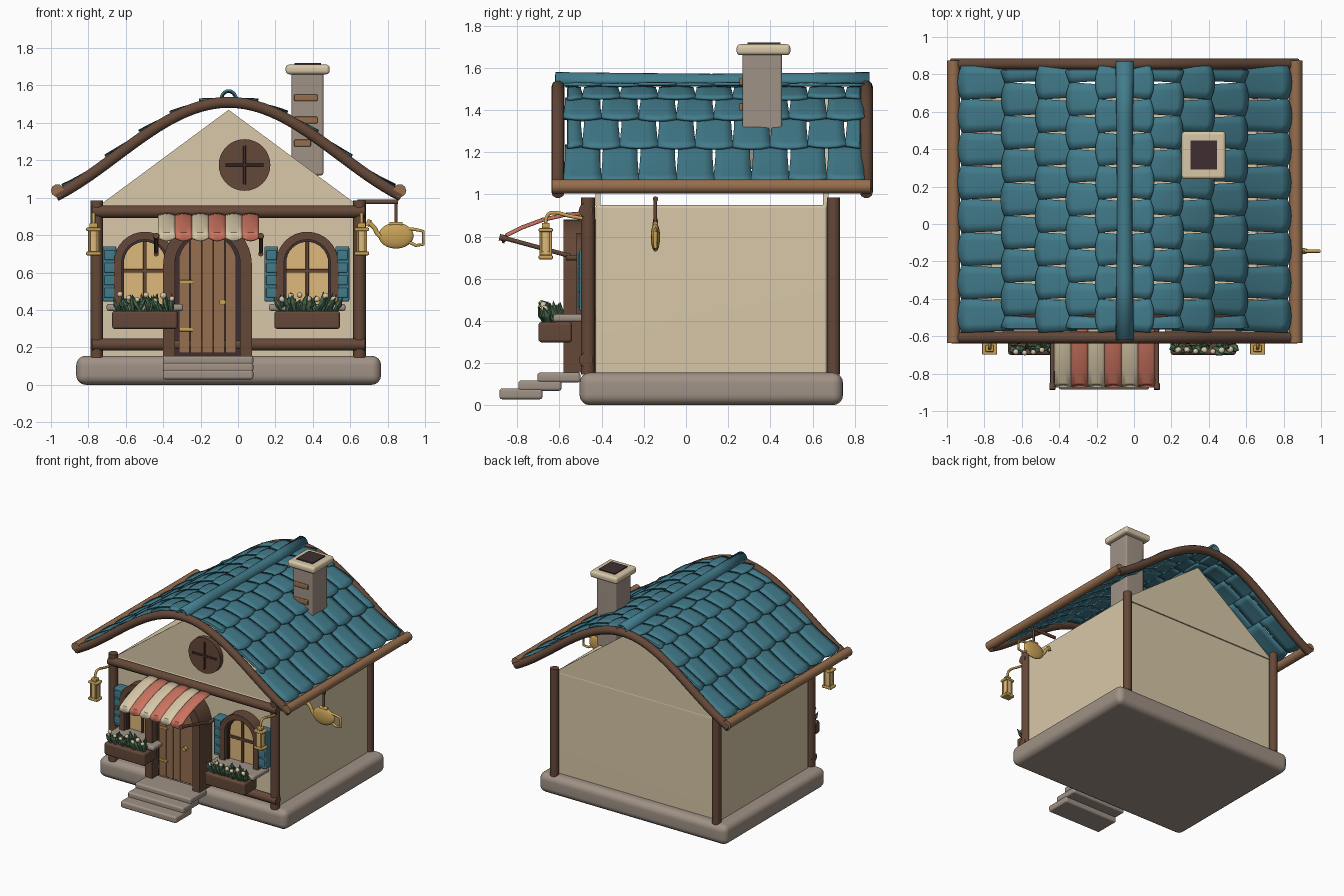
import bpy, bmesh, random
from math import pi, sin, cos, radians, sqrt
from mathutils import Vector, Matrix

random.seed(4)
if "Cube" in bpy.data.objects:
    bpy.data.objects.remove(bpy.data.objects["Cube"])

CX = -0.05  # house centre line


def material(name, *rgb):
    lin = [((c / 255 + 0.055) / 1.055) ** 2.4 for c in rgb] + [1]
    m = bpy.data.materials.new(name)
    m.use_nodes = True
    m.diffuse_color = lin
    node = m.node_tree.nodes["Principled BSDF"]
    node.inputs["Base Color"].default_value = lin
    node.inputs["Roughness"].default_value = 0.8
    return m


CREAM = material("cream plaster", 216, 200, 168)
STONE = material("grey stone", 160, 146, 134)
DARK = material("dark timber", 100, 72, 56)
WOOD = material("light timber", 150, 110, 78)
TEAL = material("teal", 66, 124, 140)
GOLD = material("brass", 202, 163, 88)
GLASS = material("warm glass", 222, 186, 124)
SALMON = material("salmon cloth", 204, 116, 96)
SOOT = material("soot", 64, 47, 49)
GREEN = material("leaf green", 74, 108, 82)


def link(name, mesh, mat, angle=35):
    mesh.materials.clear()
    mesh.materials.append(mat)
    mesh.shade_smooth()
    mesh.set_sharp_from_angle(angle=radians(angle))
    ob = bpy.data.objects.new(name, mesh)
    bpy.context.collection.objects.link(ob)
    return ob


def finish(name, bm, mat, angle=35, recalc=True):
    if recalc:
        bmesh.ops.recalc_face_normals(bm, faces=bm.faces)
    mesh = bpy.data.meshes.new(name)
    bm.to_mesh(mesh)
    bm.free()
    return link(name, mesh, mat, angle)


def box(name, xs, ys, zs, mat, bevel=0.008, seg=2):
    lo, hi = Vector((xs[0], ys[0], zs[0])), Vector((xs[1], ys[1], zs[1]))
    bm = bmesh.new()
    bmesh.ops.create_cube(bm, size=1)
    for v in bm.verts:
        v.co = (lo + hi) / 2 + v.co * (hi - lo)
    if bevel:
        bmesh.ops.bevel(bm, geom=bm.edges[:], offset=bevel, segments=seg, profile=0.5, affect='EDGES')
    ob = finish(name, bm, mat, 50)
    ob.modifiers.new("flat_sides", 'WEIGHTED_NORMAL').keep_sharp = True


def tube(name, pts, r, mat, smooth=False):
    cu = bpy.data.curves.new(name, 'CURVE')
    cu.dimensions, cu.bevel_depth, cu.bevel_resolution = '3D', r, 3
    cu.use_fill_caps = True
    sp = cu.splines.new('NURBS' if smooth else 'POLY')
    sp.points.add(len(pts) - 1)
    for p, co in zip(sp.points, pts):
        p.co = (*co, 1)
    sp.use_endpoint_u, sp.order_u = True, 3
    tmp = bpy.data.objects.new(name + "_path", cu)
    bpy.context.collection.objects.link(tmp)
    mesh = bpy.data.meshes.new_from_object(tmp.evaluated_get(bpy.context.evaluated_depsgraph_get()))
    bpy.data.objects.remove(tmp)
    return link(name, mesh, mat, 50)


def prism(name, polys, y0, y1, mat):
    # extrude x-z polygons from y0 to y1
    bm = bmesh.new()
    for p in polys:
        bm.faces.new([bm.verts.new((x, y0, z)) for x, z in p])
    bmesh.ops.remove_doubles(bm, verts=bm.verts, dist=1e-5)
    ext = bmesh.ops.extrude_face_region(bm, geom=bm.faces[:], use_keep_orig=True)
    for v in ext["geom"]:
        if isinstance(v, bmesh.types.BMVert):
            v.co.y = y1
    return finish(name, bm, mat)


def arch(cx, r, spring, z0, n=16):
    return [(cx - r, z0)] + [(cx - r * cos(pi * i / n), spring + r * sin(pi * i / n))
                             for i in range(n + 1)] + [(cx + r, z0)]


def arch_band(name, cx, ro, ri, spring, z0, y0, y1, mat):
    o, i = arch(cx, ro, spring, z0), arch(cx, ri, spring, z0)
    prism(name, [(o[k], o[k + 1], i[k + 1], i[k]) for k in range(len(o) - 1)], y0, y1, mat)


def sheet(bm, rows):
    # quad grid from rows of points
    vs = [[bm.verts.new(p) for p in r] for r in rows]
    for a, b in zip(vs, vs[1:]):
        for k in range(len(a) - 1):
            bm.faces.new((a[k], a[k + 1], b[k + 1], b[k]))


def thicken(ob, t, offset=-1):
    m = ob.modifiers.new("thickness", 'SOLIDIFY')
    m.thickness, m.offset = t, offset


# body, foundation and gables
box("foundation", (-0.865, 0.765), (-0.505, 0.745), (0, 0.155), STONE, 0.05, 4)
box("walls", (-0.765, 0.66), (-0.43, 0.67), (0.14, 0.95), CREAM, 0.015)
for name, y in (("front_gable", -0.43), ("back_gable", 0.65)):
    prism(name, [[(CX - 0.71, 0.945), (CX + 0.71, 0.945), (CX, 1.47)]], y, y + 0.025, CREAM)
for side, x in (("left", 0.65), ("right", -0.755)):
    tube(side + "_front_post", [(x, -0.465, 0.145), (x, -0.465, 0.985)], 0.034, DARK)
    tube(side + "_back_post", [(x, 0.699, 0.145), (x, 0.699, 0.985)], 0.033, DARK)
for name, z in (("lower_beam", 0.215), ("upper_beam", 0.925)):
    tube(name, [(-0.78, -0.475, z), (0.68, -0.475, z)], 0.034, DARK)


# roof: curved profile by distance d from the ridge
def roof_z(d):
    return 1.51 - 0.286 * (1 - cos(pi * d / 1.2))


def roof_point(side, d, y, lift):
    slope = -0.286 * pi / 1.2 * sin(pi * d / 1.2)
    n = sqrt(1 + slope * slope)
    return (CX + side * (d - lift * slope / n), y, roof_z(d) + lift / n)


for name, y in (("front_bargeboard", -0.607), ("back_bargeboard", 0.855)):
    tube(name, [(CX + k * 0.0462, y, roof_z(abs(k * 0.0462))) for k in range(-20, 21)], 0.031, DARK)

# tiles: five staggered rows a side, narrower under the row above
Y0, Y1, COUNT = -0.58, 0.845, 8
W = (Y1 - Y0) / COUNT
LOWS = (0.875, 0.64, 0.46, 0.3, 0.15, 0.0)
for side, label in ((1, "left"), (-1, "right")):
    x = CX + side * 0.915
    tube(label + "_eave_beam", [(x, -0.635, 1.038), (x, 0.875, 1.038)], 0.035, WOOD)
    bm = bmesh.new()
    for row in range(5):
        low, high = LOWS[row], max(LOWS[row + 1] - 0.045, 0.01)
        odd = row % 2
        for k in range(COUNT + odd):
            mid = Y0 + (k + 0.5 - odd / 2) * W
            lift = 0.024 + random.uniform(-0.005, 0.005)
            grid = []
            for a in range(7):
                t = a / 6
                half = W * (0.508 - 0.055 * min(t / 0.7, 1))
                line = []
                for b in range(5):
                    u = b / 2 - 1
                    y = min(max(mid + u * half, Y0 + 0.03 * odd), Y1 - 0.03 * odd)
                    d = low + (high - low) * t - 0.018 * u * u * (1 - t)
                    line.append(roof_point(side, d, y, lift * (1 - t) - 0.004 + 0.005 * (1 - u * u)))
                grid.append(line if side < 0 else line[::-1])
            sheet(bm, grid)
    bmesh.ops.dissolve_degenerate(bm, dist=1e-5, edges=bm.edges)
    bm.normal_update()
    thicken(finish(label + "_roof_tiles", bm, TEAL, 40, recalc=False), 0.014)

# ridge cap, flaring a little at the ends
bm = bmesh.new()
sheet(bm, [[(CX - r * cos(pi * i / 10), y, 1.525 + (r + 0.006) * sin(pi * i / 10)) for i in range(11)]
           for y, r in ((-0.62, 0.043), (-0.3, 0.039), (0.12, 0.035), (0.55, 0.039), (0.87, 0.043))])
thicken(finish("ridge_cap", bm, TEAL), 0.012, 0)

# chimney
box("chimney_shaft", (0.287, 0.457), (0.267, 0.456), (1.12, 1.67), STONE, 0.012)
box("chimney_cap", (0.255, 0.49), (0.24, 0.495), (1.66, 1.712), CREAM, 0.018, 3)
box("chimney_opening", (0.303, 0.443), (0.292, 0.447), (1.705, 1.72), SOOT, 0)
for z, x1 in ((1.535, 0.425), (1.415, 0.425), (1.292, 0.39)):
    box("chimney_brick", (0.3, x1), (0.253, 0.28), (z - 0.018, z + 0.018), WOOD, 0.006)

# round gable window
ring = [(0.035 + 0.138 * cos(pi * i / 16), 1.175 + 0.138 * sin(pi * i / 16)) for i in range(32)]
prism("round_window", [ring], -0.465, -0.42, DARK)
box("round_window_upright", (0.028, 0.042), (-0.474, -0.46), (1.07, 1.28), SOOT, 0.003)
box("round_window_crossbar", (-0.07, 0.14), (-0.474, -0.46), (1.168, 1.182), SOOT, 0.003)

# door with planks
DX, SPRING = -0.163, 0.645
arch_band("door_frame", DX, 0.237, 0.175, SPRING, 0.155, -0.58, -0.43, DARK)
prism("door_recess", [arch(DX, 0.18, SPRING, 0.155)], -0.5, -0.43, SOOT)
for k in range(5):
    a, b = -0.155 + k * 0.062 + 0.002, -0.155 + (k + 1) * 0.062 - 0.002
    top = [(DX + x, SPRING + sqrt(max(0.157 ** 2 - x * x, 0))) for x in [b + (a - b) * j / 4 for j in range(5)]]
    prism("door_plank", [[(DX + a, 0.17), (DX + b, 0.17)] + top], -0.525, -0.49, WOOD)
for z in (0.55, 0.295):
    box("door_hinge", (-0.315, -0.24), (-0.533, -0.52), (z - 0.009, z + 0.009), GOLD, 0.003)
tube("door_knob", [(-0.083, -0.52, 0.442), (-0.083, -0.555, 0.442)], 0.017, GOLD)
for k in range(3):
    box("step", (-0.402, 0.082), (-0.885 + k * 0.09, -0.68 + k * 0.09),
        (0.028 + k * 0.04, 0.08 + k * 0.0375), STONE, 0.014, 3)


# windows, shutters and planters
def shutter(x):
    box("shutter", (x - 0.037, x + 0.037), (-0.505, -0.425), (0.445, 0.74), TEAL, 0.008)
    for k in range(4):
        z = 0.492 + k * 0.067
        box("shutter_slat", (x - 0.028, x + 0.028), (-0.513, -0.49), (z - 0.026, z + 0.026), TEAL, 0.006)


def planter(cx):
    box("planter_box", (cx - 0.175, cx + 0.175), (-0.7, -0.54), (0.298, 0.395), DARK, 0.015, 3)
    box("window_sill", (cx - 0.205, cx + 0.205), (-0.63, -0.43), (0.395, 0.432), STONE, 0.012)
    leaves, flowers = bmesh.new(), bmesh.new()
    for k in range(26):
        x = cx - 0.145 + 0.29 * k / 25
        y = -0.61 - 0.05 * (k % 2) + random.uniform(-0.01, 0.01)
        way = Vector((random.uniform(-0.7, 0.7), random.uniform(-0.6, 0.1), 1)).normalized()
        size = random.uniform(0.085, 0.12)
        turn = way.to_track_quat('Z', 'Y').to_matrix().to_4x4()
        put = Matrix.Translation((x, y, 0.385)) @ turn @ Matrix.Diagonal((1, 0.6, 1, 1))
        for z, r1, r2 in ((size * 0.25, 0.012, 0.025), (size * 0.75, 0.025, 0.0)):
            bmesh.ops.create_cone(leaves, segments=6, radius1=r1, radius2=r2, depth=size * 0.5,
                                  matrix=put @ Matrix.Translation((0, 0, z)))
        if k % 4 == 1:
            bmesh.ops.create_icosphere(flowers, subdivisions=2, radius=random.uniform(0.014, 0.019),
                                       matrix=Matrix.Translation((x, y - 0.02, random.uniform(0.445, 0.485))))
    finish("planter_leaves", leaves, GREEN)
    finish("planter_flowers", flowers, CREAM)


for wx in (-0.498, 0.37):
    arch_band("window_frame", wx, 0.166, 0.124, 0.652, 0.4, -0.52, -0.42, DARK)
    arch_band("window_lining", wx, 0.126, 0.112, 0.652, 0.4, -0.49, -0.42, SOOT)
    prism("window_pane", [arch(wx, 0.12, 0.652, 0.4)], -0.465, -0.425, GLASS)
    box("window_upright", (wx - 0.009, wx + 0.009), (-0.48, -0.45), (0.4, 0.77), DARK, 0.003)
    box("window_crossbar", (wx - 0.115, wx + 0.115), (-0.48, -0.45), (0.6, 0.618), DARK, 0.003)
    planter(wx)
for sx in (-0.687, 0.178, 0.558):
    shutter(sx)

# striped awning with scalloped front edge and struts
path = ((-0.46, 0.908), (-0.58, 0.898), (-0.68, 0.875), (-0.78, 0.838), (-0.85, 0.803), (-0.868, 0.785))
for k in range(6):
    x0 = -0.425 + k * 0.0895
    bm = bmesh.new()
    sheet(bm, [[(x0 + 0.0895 * b / 6, y, z + (0.008 if j < 5 else -0.016) * sin(pi * b / 6))
                for b in range(7)] for j, (y, z) in enumerate(path)])
    thicken(finish("awning_stripe", bm, SALMON if k % 2 else CREAM), 0.012, 0)
for x in (-0.437, 0.122):
    tube("awning_strut", [(x, -0.55, 0.708), (x, -0.87, 0.795)], 0.011, DARK)
    tube("awning_strut_foot", [(x, -0.43, 0.7), (x, -0.57, 0.7)], 0.014, DARK)
    tube("awning_strut_end", [(x, -0.852, 0.79), (x, -0.885, 0.797)], 0.016, DARK)

# hanging lanterns with square base and cap
for x in (-0.772, 0.661):
    y = -0.665
    for name, z0, z1, h, m in (("base", 0.692, 0.712, 0.04, GOLD), ("foot", 0.71, 0.73, 0.028, GOLD),
                               ("rim", 0.822, 0.84, 0.04, GOLD), ("cap", 0.838, 0.865, 0.022, GOLD)):
        box("lantern_" + name, (x - h, x + h), (y - h * 0.85, y + h * 0.85), (z0, z1), m, 0.006)
    tube("lantern_glass", [(x, y, 0.715), (x, y, 0.825)], 0.03, GLASS)
    for k in range(4):
        px, py = x + 0.033 * cos(pi / 4 + k * pi / 2), y + 0.033 * sin(pi / 4 + k * pi / 2)
        tube("lantern_bar", [(px, py, 0.7), (px, py, 0.83)], 0.006, GOLD)
    tube("lantern_bracket", [(x, y, 0.86), (x, y, 0.91), (x, -0.61, 0.915), (x, -0.55, 0.895), (x, -0.48, 0.885)],
         0.009, GOLD, True)

# hanging watering can on the left wall
Y = -0.145
tube("can_arm", [(0.64, Y, 0.978), (0.855, Y, 0.978)], 0.013, DARK)
tube("can_hanger", [(0.845, Y, 0.98), (0.845, Y, 0.86)], 0.009, DARK)
bm = bmesh.new()
bmesh.ops.create_uvsphere(bm, u_segments=20, v_segments=12, radius=1,
                          matrix=Matrix.Translation((0.845, Y, 0.797)) @ Matrix.Diagonal((0.094, 0.022, 0.069, 1)))
finish("can_body", bm, GOLD)
tube("can_lid", [(0.81, Y, 0.86), (0.88, Y, 0.86)], 0.012, GOLD)
tube("can_spout", [(0.79, Y, 0.775), (0.745, Y, 0.8), (0.73, Y, 0.845), (0.7, Y, 0.865)], 0.013, GOLD, True)
tube("can_rose", [(0.69, Y, 0.848), (0.705, Y, 0.882)], 0.012, GOLD)
tube("can_handle", [(0.9, Y, 0.835), (0.95, Y, 0.83), (0.991, Y, 0.82), (0.991, Y, 0.75), (0.95, Y, 0.745), (0.91, Y, 0.765)],
     0.009, GOLD)
